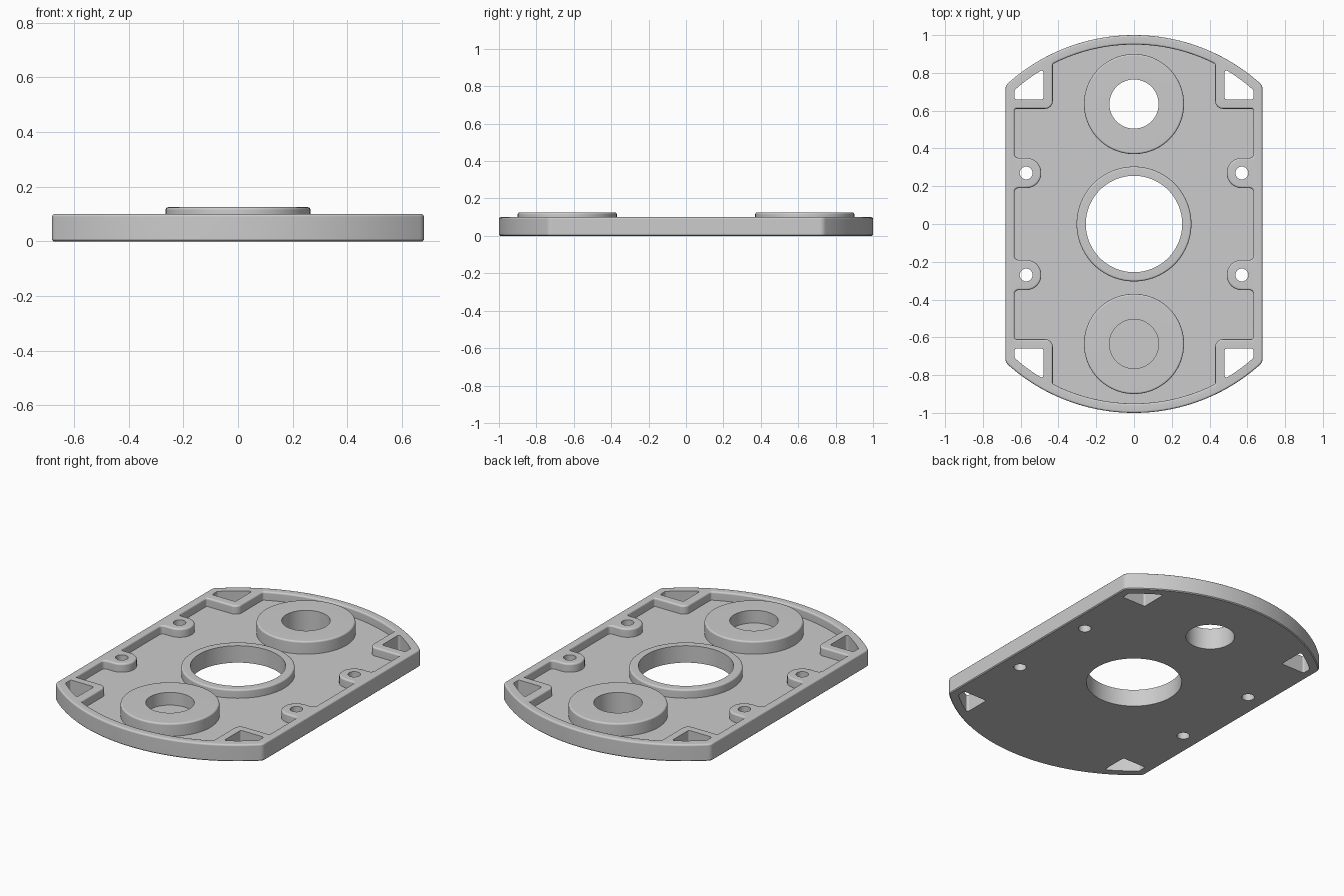
import bpy, bmesh
from math import sin, cos, acos, pi, radians
from mathutils import Vector

if "Cube" in bpy.data.objects:
    bpy.data.objects.remove(bpy.data.objects["Cube"])

FLOOR, RIM, BOSS, BEVEL = 0.05, 0.10, 0.125, 0.01

grey = bpy.data.materials.new("plain grey")
grey.use_nodes = True
COLOUR = (0.6, 0.6, 0.6, 1)
grey.diffuse_color = COLOUR
grey.node_tree.nodes["Principled BSDF"].inputs["Base Color"].default_value = COLOUR


# ---- 2D outline helpers: a corner is (x, y, rounding radius) ----
def arc(r, x0, x1, n):
    a, b = acos(x0 / r), acos(x1 / r)
    return [(r * cos(a + (b - a) * i / n), r * sin(a + (b - a) * i / n), 0) for i in range(n + 1)]


def four_way(quarter):
    """Mirror a quarter outline in both axes into one closed outline."""
    half = quarter + [(-x, y, r) for x, y, r in reversed(quarter)]
    return half + [(x, -y, r) for x, y, r in reversed(half)]


def rounded(corners, n=8):
    """Turn corners with radii into a closed list of points."""
    pts = []
    for i, (x, y, r) in enumerate(corners):
        p = Vector((x, y))
        if not r:
            pts.append(p)
            continue
        u = (Vector(corners[i - 1][:2]) - p).normalized()
        v = (Vector(corners[(i + 1) % len(corners)][:2]) - p).normalized()
        half = u.angle(v) / 2
        centre = p + (u + v).normalized() * (r / sin(half))
        reach = r * cos(half) / sin(half)
        a, b = p + u * reach - centre, p + v * reach - centre
        # blend the two tangent radii and keep the result on the circle
        sweep = pi - 2 * half
        for k in range(n + 1):
            t = sweep * k / n
            pts.append(centre + (a * sin(sweep - t) + b * sin(t)) / sin(sweep))
    return pts


def circle(x, y, r, n=96):
    return [Vector((x + r * cos(2 * pi * i / n), y + r * sin(2 * pi * i / n))) for i in range(n)]


def inset(pts, d):
    """Move a counter-clockwise outline inward by d."""
    out = []
    for i, p in enumerate(pts):
        e = (p - pts[i - 1]).normalized()
        f = (pts[(i + 1) % len(pts)] - p).normalized()
        m = Vector((-e.y - f.y, e.x + f.x))
        out.append(p + m * (2 * d / m.length_squared))
    return out


# ---- mesh helpers ----
def wall(bm, pts, steps):
    """Loft an outline through (inset, height) steps; return its end edges."""
    rings = [[bm.verts.new((p.x, p.y, z)) for p in inset(pts, d)] for d, z in steps]
    n = len(pts)
    for lo, hi in zip(rings, rings[1:]):
        for i in range(n):
            bm.faces.new((lo[i - 1], lo[i], hi[i], hi[i - 1]))
    return [[bm.edges.get((r[i - 1], r[i])) for i in range(n)] for r in (rings[0], rings[-1])]


def cap(bm, *loops):
    """Fill the flat area between loops."""
    bmesh.ops.triangle_fill(bm, use_beauty=True, edges=[e for loop in loops for e in loop])


def round_top(z, size, sign=1):
    """Steps of a quarter-round edge ending at height z."""
    return [(sign * size * (1 - cos(radians(t))), z - size + size * sin(radians(t)))
            for t in (0, 30, 60, 90)]


def finish(bm, name):
    bmesh.ops.recalc_face_normals(bm, faces=bm.faces)
    mesh = bpy.data.meshes.new(name)
    bm.to_mesh(mesh)
    bm.free()
    mesh.materials.append(grey)
    ob = bpy.data.objects.new(name, mesh)
    bpy.context.collection.objects.link(ob)
    bpy.ops.object.select_all(action="DESELECT")
    ob.select_set(True)
    bpy.context.view_layer.objects.active = ob
    bpy.ops.object.shade_smooth_by_angle(angle=radians(35))
    mod = ob.modifiers.new("even_shading", "WEIGHTED_NORMAL")
    mod.keep_sharp = True


def collar(name, y, outer, inner, top):
    """Raised round collar standing on the recess floor."""
    bm = bmesh.new()
    out_lo, out_hi = wall(bm, circle(0, y, outer), [(0, FLOOR)] + round_top(top, BEVEL))
    in_lo, in_hi = wall(bm, circle(0, y, inner), [(0, FLOOR), (0, top)])
    cap(bm, out_hi, in_hi)
    cap(bm, out_lo, in_lo)
    finish(bm, name)


# ---- plate outlines ----
outer = rounded(four_way([(0.68, 0.733, 0.04)] + arc(1, 0.66, 0.015, 24)))
recess = rounded(four_way([
    (0.632, 0.19, 0.02), (0.491, 0.19, 0.079), (0.491, 0.35, 0.079), (0.632, 0.35, 0.02),
    (0.632, 0.61, 0.01), (0.43, 0.61, 0.04), (0.43, 0.847, 0.012)] + arc(0.95, 0.40, 0.015, 16)))

# corner windows and screw holes, one of each per corner
corner = [(0.48, 0.66, 0.01), (0.632, 0.66, 0.01), (0.632, 0.709, 0.01)] \
    + arc(0.95, 0.61, 0.50, 4) + [(0.48, 0.82, 0.01)]
small_holes = []
for sx in (1, -1):
    for sy in (1, -1):
        pts = [(x * sx, y * sy, r) for x, y, r in corner]
        small_holes.append(rounded(pts if sx == sy else pts[::-1], 4))
        small_holes.append(circle(0.571 * sx, 0.27 * sy, 0.034, 32))

# ---- plate with rim, screw lugs and corner windows ----
bm = bmesh.new()
out_lo, out_hi = wall(bm, outer, [(0.005, 0), (0, 0.005)] + round_top(RIM, BEVEL))
rec_lo, rec_hi = wall(bm, recess, [(0, FLOOR)] + round_top(RIM, BEVEL, -1))
through = [wall(bm, h, [(0, 0), (0, RIM)]) for h in small_holes]
bores = [wall(bm, circle(0, y, r), [(0, 0), (0, FLOOR)]) for y, r in ((0, 0.255), (0.635, 0.13))]
cap(bm, out_lo, *[t[0] for t in through + bores])
cap(bm, rec_lo, *[b[1] for b in bores])
cap(bm, out_hi, rec_hi, *[t[1] for t in through])
finish(bm, "base_plate")

# ---- collars: the front boss is a blind socket, the others are open ----
collar("centre_ring", 0, 0.304, 0.255, RIM)
collar("back_boss", 0.635, 0.265, 0.13, BOSS)
collar("front_boss", -0.635, 0.265, 0.13, BOSS)
